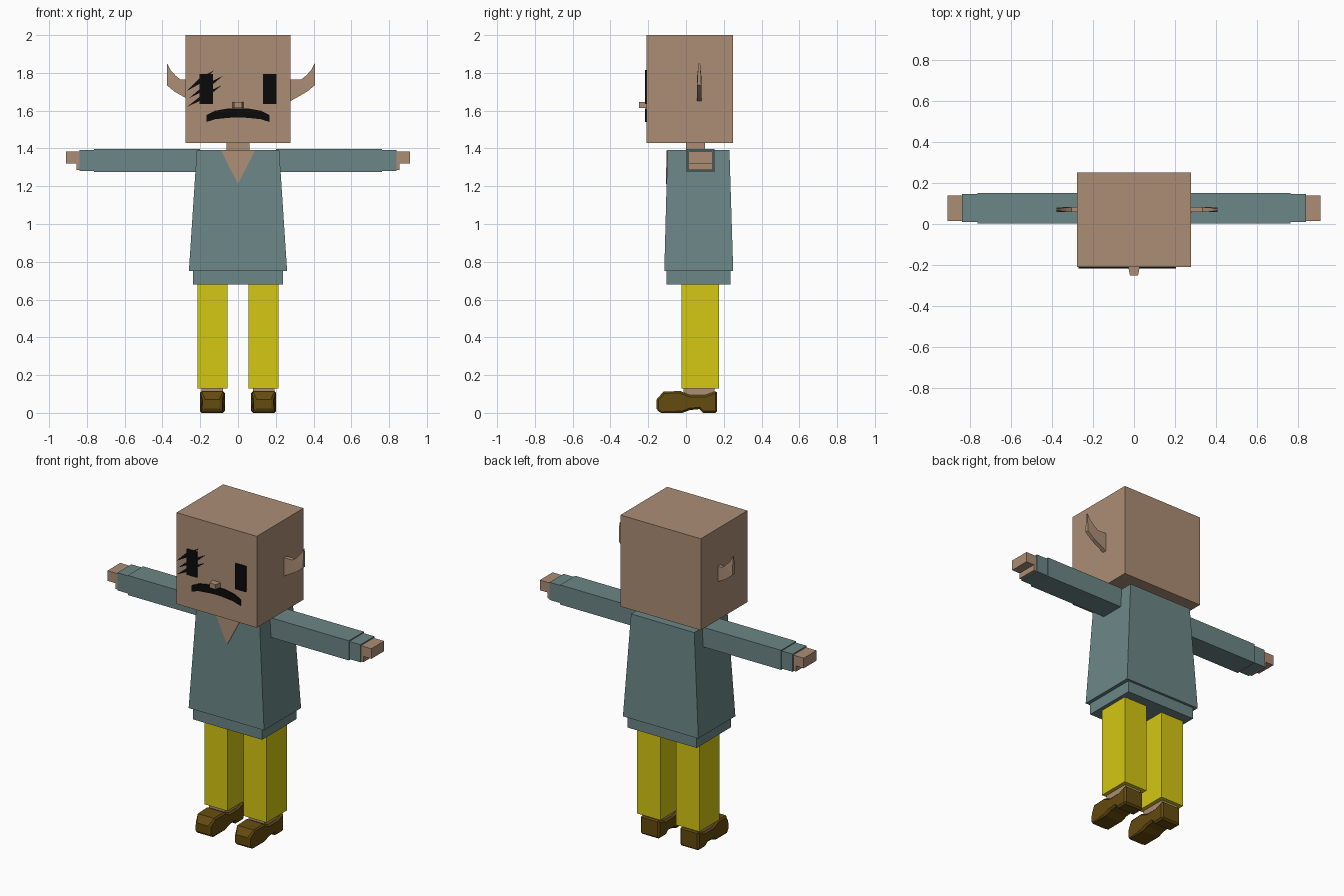
import bpy
import bmesh

cube = bpy.data.objects.get("Cube")
if cube:
    bpy.data.objects.remove(cube, do_unlink=True)


def material(name, r, g, b):
    m = bpy.data.materials.new(name)
    m.use_nodes = True
    m.diffuse_color = (r, g, b, 1)
    bsdf = next(n for n in m.node_tree.nodes if n.type == 'BSDF_PRINCIPLED')
    bsdf.inputs["Base Color"].default_value = (r, g, b, 1)
    return m


SKIN = material("skin", 0.41, 0.27, 0.18)
TEAL = material("teal_cloth", 0.15, 0.24, 0.24)
YELLOW = material("yellow_cloth", 0.66, 0.57, 0.006)
BROWN = material("brown_leather", 0.13, 0.07, 0.005)
BLACK = material("black_paint", 0.003, 0.003, 0.003)


def loft(name, rings, mat):
    """Solid from two or more matching rings of points."""
    bm = bmesh.new()
    loops = [[bm.verts.new(p) for p in ring] for ring in rings]
    n = len(loops[0])
    bm.faces.new(loops[0])
    bm.faces.new(loops[-1])
    for a, b in zip(loops, loops[1:]):
        for i in range(n):
            j = (i + 1) % n
            bm.faces.new((a[i], a[j], b[j], b[i]))
    bmesh.ops.recalc_face_normals(bm, faces=bm.faces)
    mesh = bpy.data.meshes.new(name)
    bm.to_mesh(mesh)
    bm.free()
    mesh.materials.append(mat)
    obj = bpy.data.objects.new(name, mesh)
    bpy.context.collection.objects.link(obj)
    return obj


def rect(x, y, z):
    return [(x[0], y[0], z), (x[1], y[0], z), (x[1], y[1], z), (x[0], y[1], z)]


def box(name, x, y, z, mat):
    return loft(name, [rect(x, y, z[0]), rect(x, y, z[1])], mat)


FACE = -0.21


def face_plate(name, outline):
    """Thin painted plate on the front of the head."""
    return loft(name, [[(x, y, z) for x, z in outline]
                       for y in (FACE + 0.002, FACE - 0.007)], BLACK)


# Head, neck and nose
box("head", (-0.277, 0.277), (FACE, 0.25), (1.43, 2.0), SKIN)
box("neck", (-0.06, 0.06), (0.0, 0.10), (1.37, 1.44), SKIN)
nose = [[(sx * w, y, z) for sx, z in ((-1, 1.615), (1, 1.615), (1, 1.645), (-1, 1.645))]
        for w, y in ((0.028, FACE), (0.02, -0.25))]
loft("nose", nose, SKIN)

# Painted eyes, scars and moustache
for side, s in (("left", 1), ("right", -1)):
    face_plate(side + "_eye", [(s * 0.132, 1.635), (s * 0.204, 1.635),
                               (s * 0.204, 1.795), (s * 0.132, 1.795)])
slashes = (((-0.27, 1.705), (-0.125, 1.815)),
           ((-0.26, 1.665), (-0.08, 1.785)),
           ((-0.27, 1.62), (-0.085, 1.735)))
for i, ((x0, z0), (x1, z1)) in enumerate(slashes):
    cx, cz = (x0 + x1) / 2, (z0 + z1) / 2
    face_plate(f"scar_{i + 1}", [(x0, z0), (cx + 0.007, cz - 0.011),
                                 (x1, z1), (cx - 0.007, cz + 0.011)])
top = [(0.168, 1.577), (0.12, 1.6), (0.05, 1.612)]
low = [(0.05, 1.562), (0.12, 1.555), (0.168, 1.54)]
half = top + [(0, 1.612)]
face_plate("moustache", half + [(-x, z) for x, z in reversed(top)]
           + [(-x, z) for x, z in reversed(low)] + [(0, 1.565)] + low)

# Pointed ears: thicker at the base, thin at the tip
ear = [((0.25, 1.635), (0.25, 1.765)), ((0.365, 1.70), (0.335, 1.765)),
       ((0.407, 1.735), (0.36, 1.785)), ((0.407, 1.82), (0.387, 1.815)),
       ((0.407, 1.85), (0.402, 1.845))]
for side, s, shift in (("left", 1, 0), ("right", -1, 0.03)):
    rings = []
    for (lo, hi), t in zip(ear, (0.013, 0.012, 0.011, 0.007, 0.005)):
        rings.append([(s * (x - shift), 0.07 + d, z) for (x, z), d in
                      ((lo, -t), (hi, -t), (hi, t), (lo, t))])
    loft(side + "_ear", rings, SKIN)

# Tunic, hem and skin at the open collar
loft("tunic", [rect((-0.26, 0.26), (-0.115, 0.25), 0.75),
               rect((-0.218, 0.218), (-0.098, 0.23), 1.392)], TEAL)
box("hem", (-0.238, 0.238), (-0.102, 0.235), (0.68, 0.76), TEAL)
collar = [(-0.09, -0.098, 1.388), (0.09, -0.098, 1.388), (0, -0.103, 1.212)]
loft("collar_skin", [[(x, y + d, z) for x, y, z in collar]
                     for d in (0.004, -0.004)], SKIN)


# Shoe outline seen from the side
shoe = [(-0.155, 0.012), (-0.155, 0.072), (-0.12, 0.112), (-0.03, 0.116),
        (0.02, 0.094), (0.10, 0.094), (0.165, 0.118), (0.165, 0.0),
        (0.09, 0.0), (0.07, 0.02), (0.02, 0.015), (-0.02, 0.0), (-0.13, 0.0)]

for side, s in (("left", 1), ("right", -1)):
    def span(a, b):
        return tuple(sorted((s * a, s * b)))

    # Arm, cuff and hand
    box(side + "_sleeve", span(0.2, 0.762), (0.003, 0.152), (1.275, 1.397), TEAL)
    box(side + "_cuff", span(0.75, 0.838), (0.009, 0.146), (1.281, 1.391), TEAL)
    box(side + "_hand", span(0.83, 0.91), (0.014, 0.14), (1.32, 1.383), SKIN)
    box(side + "_thumb", span(0.83, 0.856), (0.014, 0.14), (1.285, 1.325), SKIN)

    # Trouser leg, ankle and shoe
    box(side + "_trouser_leg", span(0.055, 0.215), (-0.025, 0.175), (0.128, 0.70), YELLOW)
    box(side + "_ankle", span(0.08, 0.192), (-0.012, 0.152), (0.06, 0.14), SKIN)
    rings = []
    for e in (-1, 1):
        rings.append([(s * 0.136 + e * (0.048 if y < -0.14 else 0.066), y, z)
                      for y, z in shoe])
    obj = loft(side + "_shoe", rings, BROWN)
    bevel = obj.modifiers.new("rounded_edges", 'BEVEL')
    bevel.width = 0.01
    bevel.segments = 1
    bevel.limit_method = 'ANGLE'
    bevel.angle_limit = 0.9
